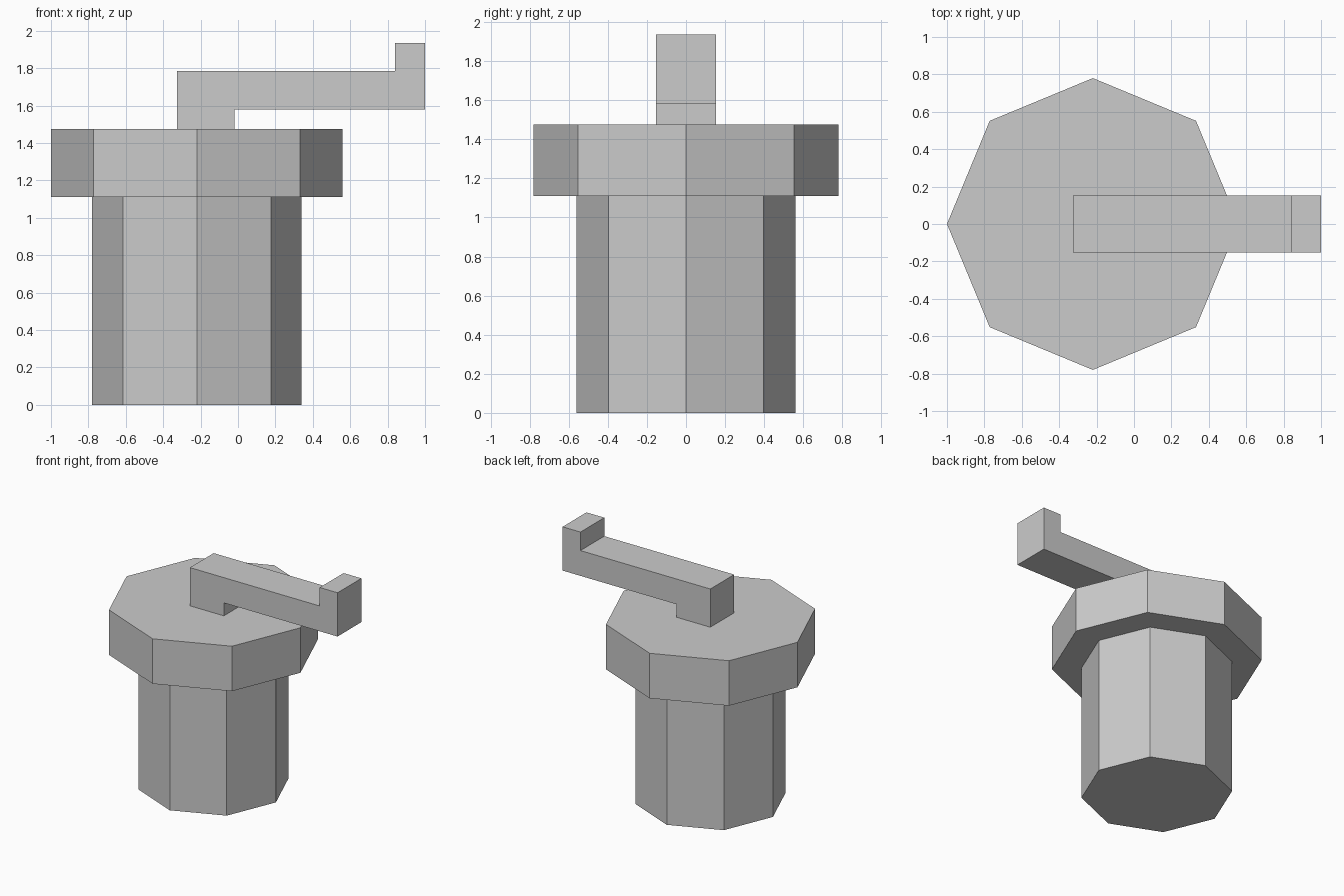
import bpy
import bmesh
from math import cos, sin, pi

default = bpy.data.objects.get("Cube")
if default:
    bpy.data.objects.remove(default, do_unlink=True)

GREY = (0.6, 0.6, 0.6, 1.0)
grey = bpy.data.materials.new("plain_grey")
grey.use_nodes = True
grey.diffuse_color = GREY
grey.node_tree.nodes["Principled BSDF"].inputs["Base Color"].default_value = GREY

AXIS_X = -0.22  # centre line of the body


def extrude_profile(name, points, offset):
    """Flat polygon pushed along an offset into a closed solid."""
    bm = bmesh.new()
    face = bm.faces.new([bm.verts.new(p) for p in points])
    result = bmesh.ops.extrude_face_region(bm, geom=[face], use_keep_orig=True)
    moved = [v for v in result["geom"] if isinstance(v, bmesh.types.BMVert)]
    bmesh.ops.translate(bm, verts=moved, vec=offset)
    bmesh.ops.recalc_face_normals(bm, faces=bm.faces)
    mesh = bpy.data.meshes.new(name)
    bm.to_mesh(mesh)
    bm.free()
    mesh.materials.append(grey)
    obj = bpy.data.objects.new(name, mesh)
    bpy.context.collection.objects.link(obj)
    return obj


def octagonal_prism(name, radius, bottom, top):
    ring = [(AXIS_X + radius * cos(i * pi / 4), radius * sin(i * pi / 4), bottom)
            for i in range(8)]
    return extrude_profile(name, ring, (0, 0, top - bottom))


# Body and wider cap
octagonal_prism("body", 0.56, 0, 1.11)
octagonal_prism("cap", 0.78, 1.11, 1.475)

# Crank: short post, long arm and upturned grip in one side profile
HALF_WIDTH = 0.153
crank = [(-0.325, 1.475), (-0.02, 1.475), (-0.02, 1.58), (1.0, 1.58),
         (1.0, 1.935), (0.84, 1.935), (0.84, 1.785), (-0.325, 1.785)]
extrude_profile("crank_handle", [(x, -HALF_WIDTH, z) for x, z in crank],
                (0, 2 * HALF_WIDTH, 0))
